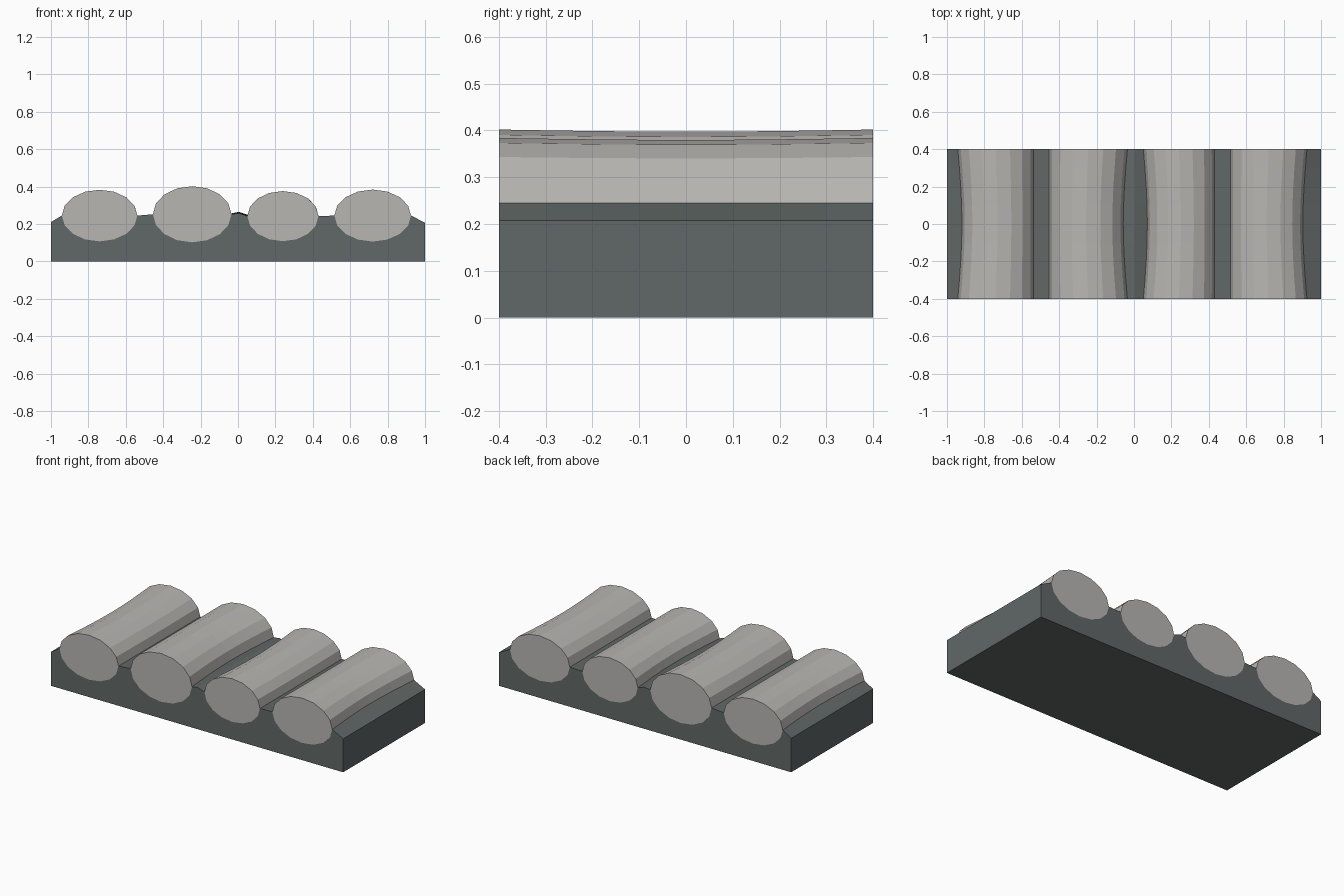
import bpy, bmesh, math

if "Cube" in bpy.data.objects:
    bpy.data.objects.remove(bpy.data.objects["Cube"])

SIDES = 16
RINGS = [-0.4 + 0.8 * i / 8 for i in range(9)]
# centre x, centre z, radius x, radius z, sideways bow towards the middle
LOGS = [(-0.74, 0.245, 0.202, 0.138, 0.011),
        (-0.245, 0.252, 0.21, 0.15, -0.011),
        (0.24, 0.242, 0.19, 0.134, 0.011),
        (0.72, 0.245, 0.205, 0.139, -0.011)]


def material(name, colour):
    m = bpy.data.materials.new(name)
    m.diffuse_color = (*colour, 1)
    m.use_nodes = True
    m.node_tree.nodes["Principled BSDF"].inputs["Base Color"].default_value = m.diffuse_color
    return m


def log_point(log, y, k):
    cx, cz, rx, rz, bow = log
    t = math.cos(y / 0.4 * math.pi / 2)
    a = 2 * math.pi * k / SIDES
    return (cx + bow * t + rx * (1 - 0.055 * t) * math.cos(a), y,
            cz + rz * (1 - 0.03 * t) * math.sin(a))


def loft(name, section, mat):
    bm = bmesh.new()
    rings = [[bm.verts.new(p) for p in section(y)] for y in RINGS]
    n = len(rings[0])
    for a, b in zip(rings, rings[1:]):
        for i in range(n):
            j = (i + 1) % n
            bm.faces.new((a[i], a[j], b[j], b[i]))
    bm.faces.new(rings[0])
    bm.faces.new(rings[-1])
    bmesh.ops.recalc_face_normals(bm, faces=bm.faces)
    me = bpy.data.meshes.new(name)
    bm.to_mesh(me)
    bm.free()
    me.materials.append(mat)
    bpy.context.collection.objects.link(bpy.data.objects.new(name, me))


# base section: hugs the underside of every log
def base_section(y):
    t = math.cos(y / 0.4 * math.pi / 2)
    pts = [(-1, y, 0), (-1, y, 0.21)]
    for i, log in enumerate(LOGS):
        pts += [log_point(log, y, k) for k in range(8, 17)]
        if i == 1:
            pts.append((0.005, y, 0.258 + 0.007 * t))
    return pts + [(1, y, 0.207), (1, y, 0)]


base_mat = material("dark_bed", (0.12, 0.137, 0.135))
log_mat = material("pale_log", (0.48, 0.47, 0.45))

loft("base", base_section, base_mat)

# row of rounded logs
for i, log in enumerate(LOGS):
    loft(f"log_{i + 1}",
         lambda y, l=log: [log_point(l, y, k) for k in range(SIDES)], log_mat)
